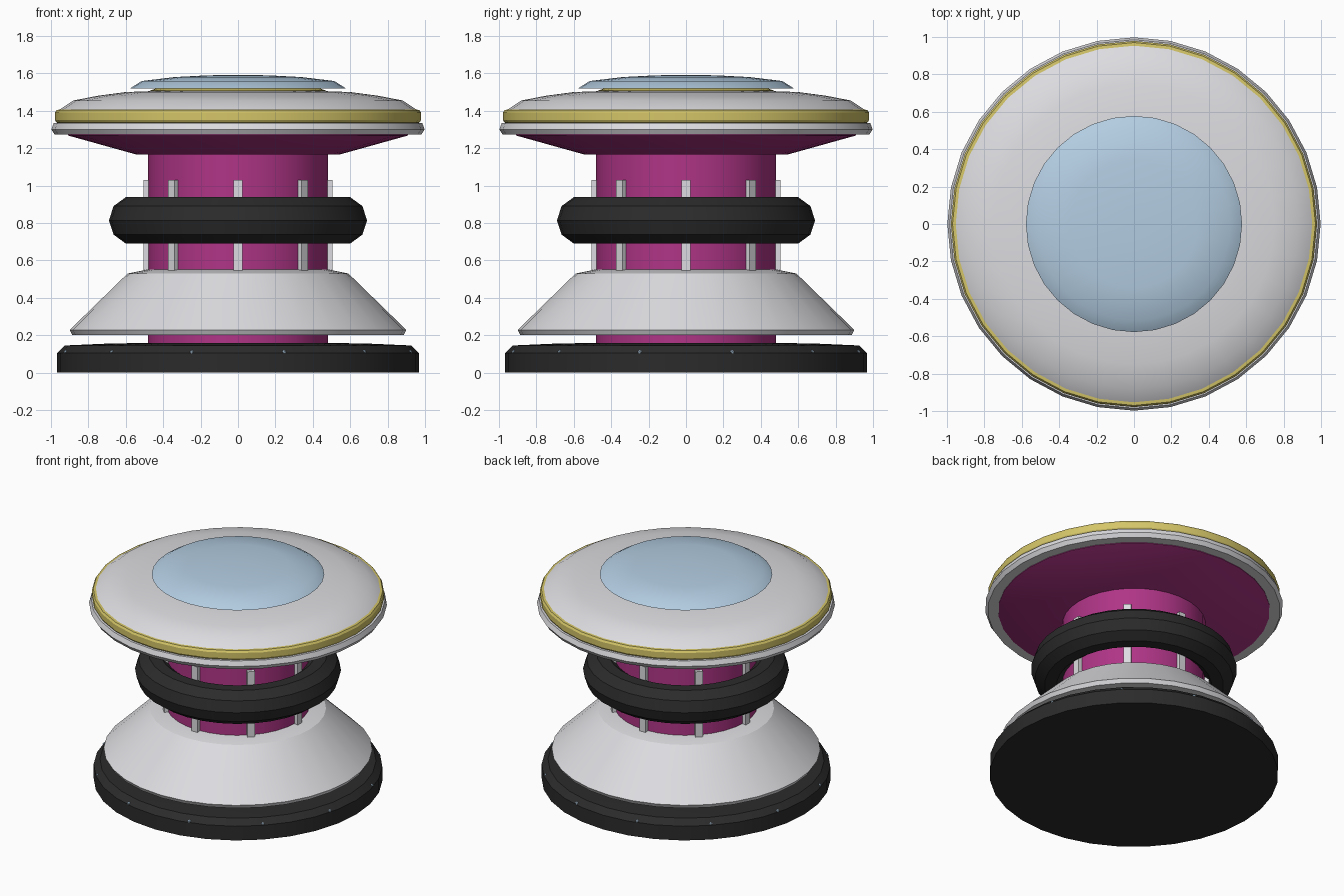
import bpy, bmesh, math
from mathutils import Matrix, Vector

if "Cube" in bpy.data.objects:
    bpy.data.objects.remove(bpy.data.objects["Cube"])

SEG = 32


def mat(name, rgb):
    m = bpy.data.materials.new(name)
    m.diffuse_color = (*rgb, 1)
    m.use_nodes = True
    m.node_tree.nodes["Principled BSDF"].inputs["Base Color"].default_value = m.diffuse_color
    return m


WHITE = mat("white plastic", (0.72, 0.72, 0.75))
MAGENTA = mat("magenta", (0.43, 0.035, 0.24))
BLACK = mat("black rubber", (0.024, 0.024, 0.024))
YELLOW = mat("yellow", (0.66, 0.56, 0.14))
BLUE = mat("pale blue", (0.45, 0.61, 0.76))


def finish(name, bm, material, smooth=True):
    bmesh.ops.recalc_face_normals(bm, faces=bm.faces[:])
    me = bpy.data.meshes.new(name)
    bm.to_mesh(me)
    bm.free()
    me.materials.append(material)
    ob = bpy.data.objects.new(name, me)
    bpy.context.collection.objects.link(ob)
    if smooth:
        bpy.ops.object.select_all(action='DESELECT')
        ob.select_set(True)
        bpy.context.view_layer.objects.active = ob
        bpy.ops.object.shade_smooth_by_angle(angle=math.radians(30))
    return ob


def lathe(name, profile, material, closed=False):
    """Spin (radius, z) points round z; open profiles get flat end caps."""
    bm = bmesh.new()
    rings = []
    for r, z in profile:
        rings.append([bm.verts.new((r * math.cos(a), r * math.sin(a), z))
                      for a in (2 * math.pi * i / SEG for i in range(SEG))])
    pairs = list(zip(rings, rings[1:]))
    if closed:
        pairs.append((rings[-1], rings[0]))
    for lo, hi in pairs:
        for i in range(SEG):
            j = (i + 1) % SEG
            bm.faces.new((lo[i], lo[j], hi[j], hi[i]))
    if not closed:
        bm.faces.new(rings[0])
        bm.faces.new(rings[-1])
    return finish(name, bm, material)


# Base and central column
lathe("base", [(0.967, 0), (0.967, 0.105), (0.925, 0.145), (0.70, 0.155), (0.42, 0.16)], BLACK)
lathe("column", [(0.48, 0.15), (0.48, 1.18)], MAGENTA)

# Sloping skirt
lathe("skirt", [(0.47, 0.20), (0.885, 0.20), (0.90, 0.228), (0.59, 0.53),
                (0.49, 0.55), (0.47, 0.55)], WHITE)

# Rubber ring round the column
lathe("rubber_ring", [(0.56 + 0.13 * math.cos(2 * math.pi * i / 10),
                       0.814 + 0.13 * math.sin(2 * math.pi * i / 10))
                      for i in range(10)], BLACK, closed=True)

# Cap: cone underside, rim, band and shallow dome
lathe("cap_underside", [(0.54, 1.165), (0.91, 1.268), (0.91, 1.285)], MAGENTA)
lathe("cap_rim", [(0.90, 1.272), (0.98, 1.272), (0.998, 1.30), (0.985, 1.335), (0.90, 1.335)], WHITE)
lathe("cap_band", [(0.94, 1.332), (0.97, 1.336), (0.979, 1.35), (0.979, 1.39),
                   (0.97, 1.404), (0.94, 1.408)], YELLOW)
lathe("cap_dome", [(0.955, 1.34), (0.955, 1.405), (0.88, 1.455), (0.75, 1.48),
                   (0.60, 1.50), (0.46, 1.505)], WHITE)

# Lens on a thin seat
lathe("lens_seat", [(0.47, 1.50), (0.47, 1.508), (0.43, 1.522)], YELLOW)
lathe("lens", [(0.578, 1.519), (0.515, 1.559), (0.34, 1.58), (0.17, 1.589), (0.08, 1.591)], BLUE)

# Upright ribs on the column
bm = bmesh.new()
for i in range(8):
    m = (Matrix.Rotation(i * math.pi / 4, 4, 'Z') @ Matrix.Translation((0.488, 0, 0.785))
         @ Matrix.Diagonal((0.036, 0.05, 0.49, 1)))
    bmesh.ops.create_cube(bm, size=1, matrix=m)
finish("column_ribs", bm, WHITE, smooth=False)

# Small studs round the base
bm = bmesh.new()
for i in range(12):
    a = math.radians(15 + 30 * i)
    bmesh.ops.create_icosphere(bm, subdivisions=1, radius=0.013, matrix=Matrix.Translation(
        Vector((0.953 * math.cos(a), 0.953 * math.sin(a), 0.109))))
finish("base_studs", bm, BLUE, smooth=False)
